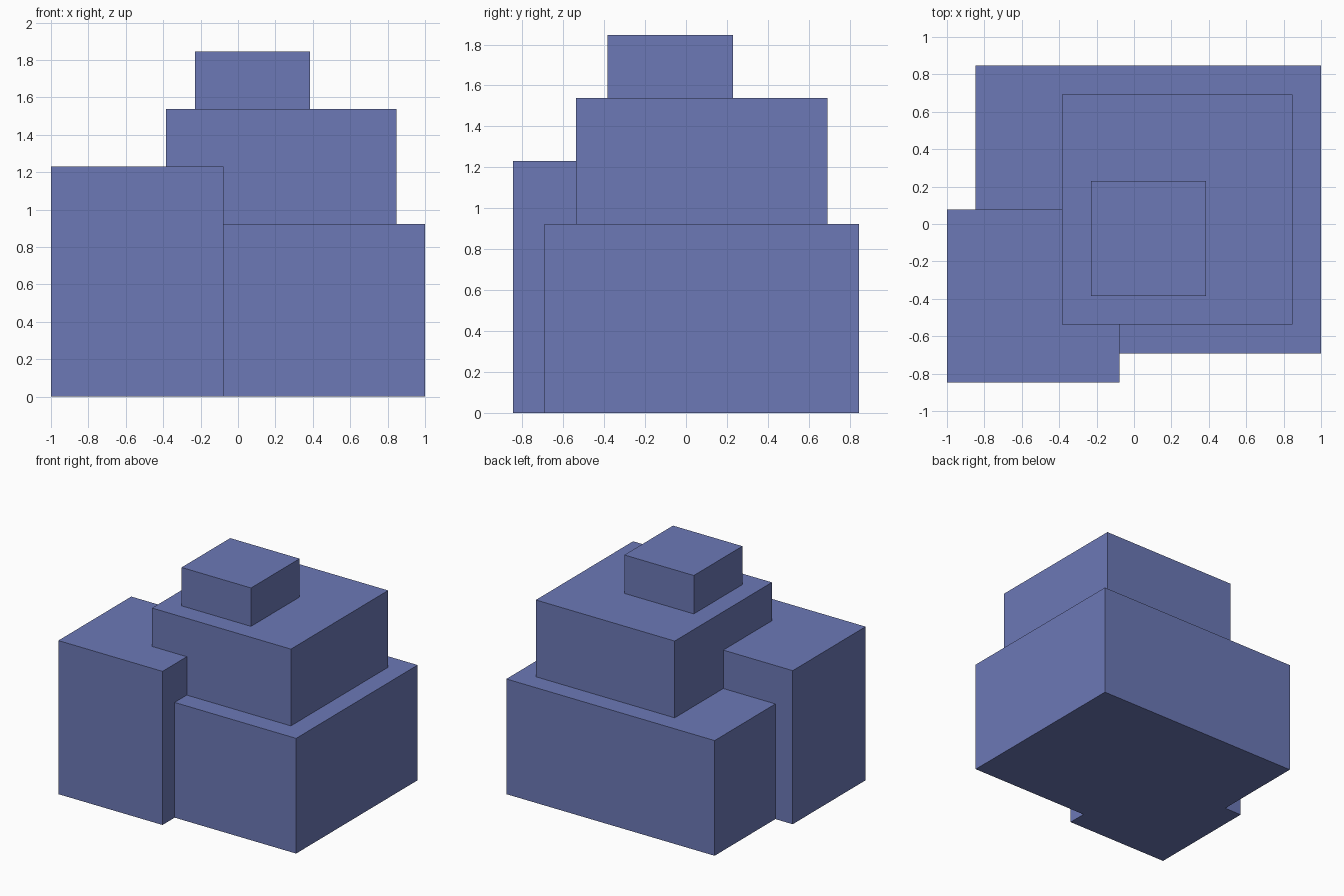
import bpy
from mathutils import Vector

cube = bpy.data.objects.get("Cube")
if cube:
    bpy.data.objects.remove(cube, do_unlink=True)

U = 1 / 13  # grid module shared by all blocks

# Single flat colour
blue = bpy.data.materials.new("slate blue")
blue.use_nodes = True
colour = (0.15, 0.19, 0.47, 1)
blue.diffuse_color = colour
blue.node_tree.nodes["Principled BSDF"].inputs["Base Color"].default_value = colour


def block(name, low, high):
    """Box between two corners given in grid modules."""
    low, high = Vector(low) * U, Vector(high) * U
    bpy.ops.mesh.primitive_cube_add(size=1)
    obj = bpy.context.object
    obj.name = obj.data.name = name
    size, centre = high - low, (low + high) / 2
    for v in obj.data.vertices:
        v.co = Vector(a * b for a, b in zip(v.co, size)) + centre
    obj.data.materials.append(blue)
    return obj


# Wide base and the taller block set into its front right corner
block("base_block", (-11, -9, 0), (13, 11, 12))
block("corner_block", (-13, -11, 0), (-1, 1, 16))

# Stepped upper tiers
block("middle_tier", (-5, -7, 12), (11, 9, 20))
block("top_tier", (-3, -5, 20), (5, 3, 24))
